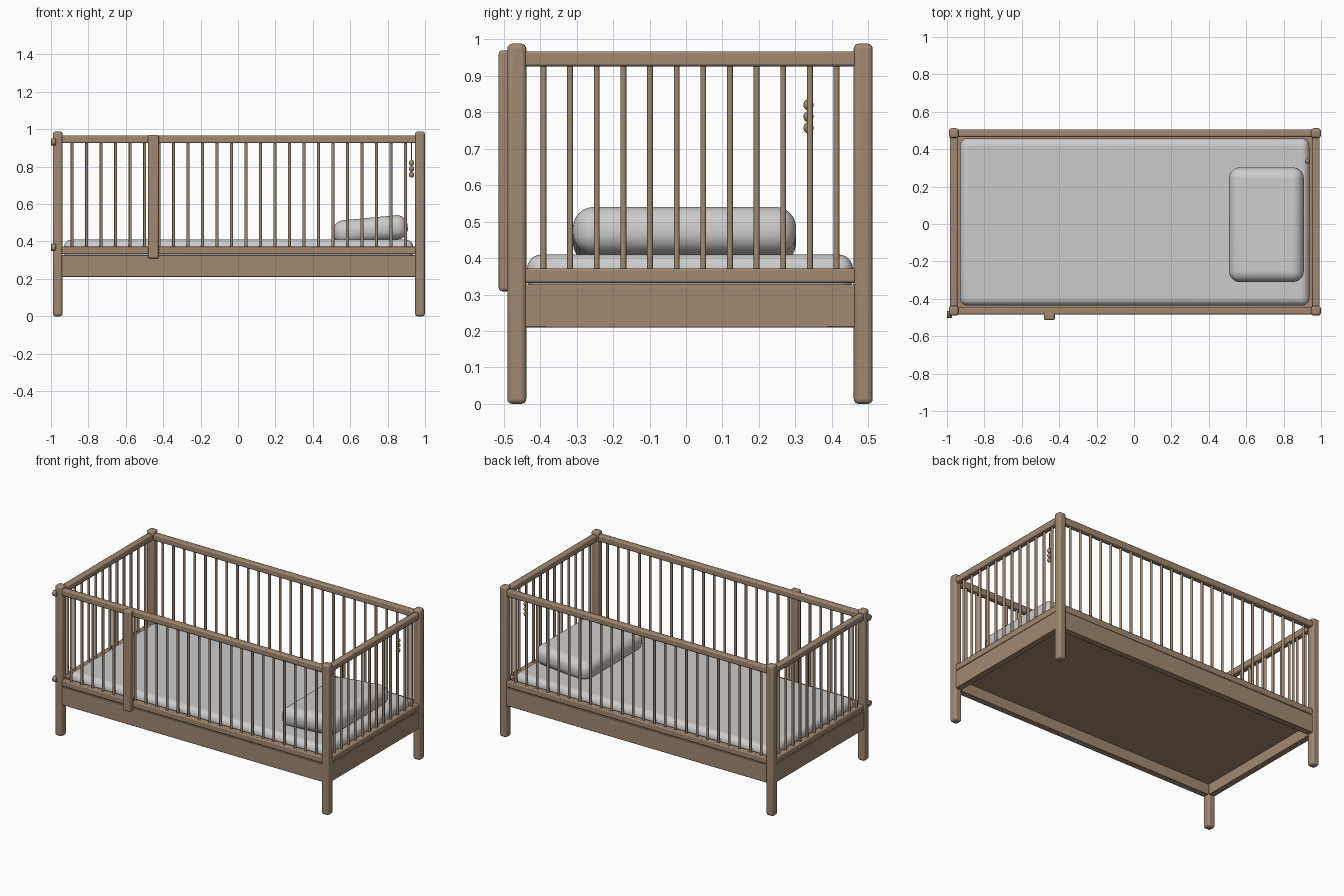
import bpy, math

if "Cube" in bpy.data.objects:
    bpy.data.objects.remove(bpy.data.objects["Cube"])

wood = bpy.data.materials.new("wood")
wood.diffuse_color = (0.36, 0.25, 0.165, 1)
wood.use_nodes = True
wood.node_tree.nodes["Principled BSDF"].inputs["Base Color"].default_value = wood.diffuse_color


def finish(ob, name, bevel=0, segs=3, mat=wood):
    ob.name = name
    if mat:
        ob.data.materials.append(mat)
    if bevel:
        m = ob.modifiers.new("bevel", 'BEVEL')
        m.width, m.segments, m.limit_method = bevel, segs, 'ANGLE'
    bpy.ops.object.shade_smooth_by_angle(angle=math.radians(35))
    return ob


def box(name, lo, hi, bevel=0.004, segs=2, mat=wood, tilt=0):
    c = [(a + b) / 2 for a, b in zip(lo, hi)]
    bpy.ops.mesh.primitive_cube_add(size=1, location=c)
    ob = bpy.context.object
    ob.scale = [b - a for a, b in zip(lo, hi)]
    bpy.ops.object.transform_apply(location=False, rotation=False, scale=True)
    ob.rotation_euler.y = tilt
    return finish(ob, name, bevel, segs, mat)


def rod(name, c, r, length, sides=12, axis='z', bevel=0):
    rot = (0, math.pi / 2, 0) if axis == 'x' else (0, 0, 0)
    bpy.ops.mesh.primitive_cylinder_add(vertices=sides, radius=r, depth=length,
                                        location=c, rotation=rot)
    return finish(bpy.context.object, name, bevel, 2)


XL, XR = -0.964, 0.973      # post centres
YF, YB = -0.464, 0.486
P, R = 0.026, 0.02          # half widths of posts and rails

# corner posts
for x in (XL, XR):
    for y in (YF, YB):
        box("corner_post", (x - P, y - P, 0), (x + P, y + P, 0.988), 0.014, 4)

# rails, apron boards: (name, bottom, top, half thickness)
levels = [("top_rail", 0.926, 0.967, R, 0.007),
          ("lower_rail", 0.332, 0.372, R, 0.006),
          ("apron", 0.21, 0.328, R, 0.003)]
for name, z0, z1, h, bev in levels:
    for y in (YF, YB):
        box("long_" + name, (XL + 0.02, y - h, z0), (XR - 0.02, y + h, z1), bev)
    for x in (XL, XR):
        box("end_" + name, (x - h, YF + 0.02, z0), (x + h, YB - 0.02, z1), bev)

# spindles
zc, zl = 0.65, 0.58
for i in range(1, 25):
    x = XL + (XR - XL) * i / 25
    for y in (YF, YB):
        rod("long_side_spindle", (x, y, zc), 0.008, zl)
for i in range(1, 13):
    y = YF + (YB - YF) * i / 13
    for x in (XL, XR):
        rod("end_spindle", (x, y, zc), 0.008, zl)

# gate stile on the front and hinge knuckles on the front left post
box("gate_stile", (-0.482, -0.514, 0.309), (-0.423, -0.472, 0.97), 0.01, 3)
for z in (0.932, 0.369):
    rod("hinge_knuckle", (-0.987, -0.484, z), 0.019, 0.026, 16, 'x', 0.003)

# base panel under the mattress
box("base_panel", (XL + R, YF + R, 0.28), (XR - R, YB - R, 0.31), 0)

# mattress and pillow
box("mattress", (-0.93, -0.436, 0.305), (0.937, 0.458, 0.41), 0.04, 6, None)
box("pillow", (0.508, -0.31, 0.397), (0.908, 0.302, 0.527), 0.058, 8, None,
    tilt=math.radians(-5.5))

# hanging bead toy
rod("bead_cord", (0.928, 0.336, 0.845), 0.002, 0.19, 8)
for z in (0.82, 0.788, 0.757):
    bpy.ops.mesh.primitive_uv_sphere_add(segments=20, ring_count=12, radius=0.0155,
                                         location=(0.928, 0.336, z))
    bpy.context.object.scale = (0.9, 0.9, 1)
    finish(bpy.context.object, "bead")
